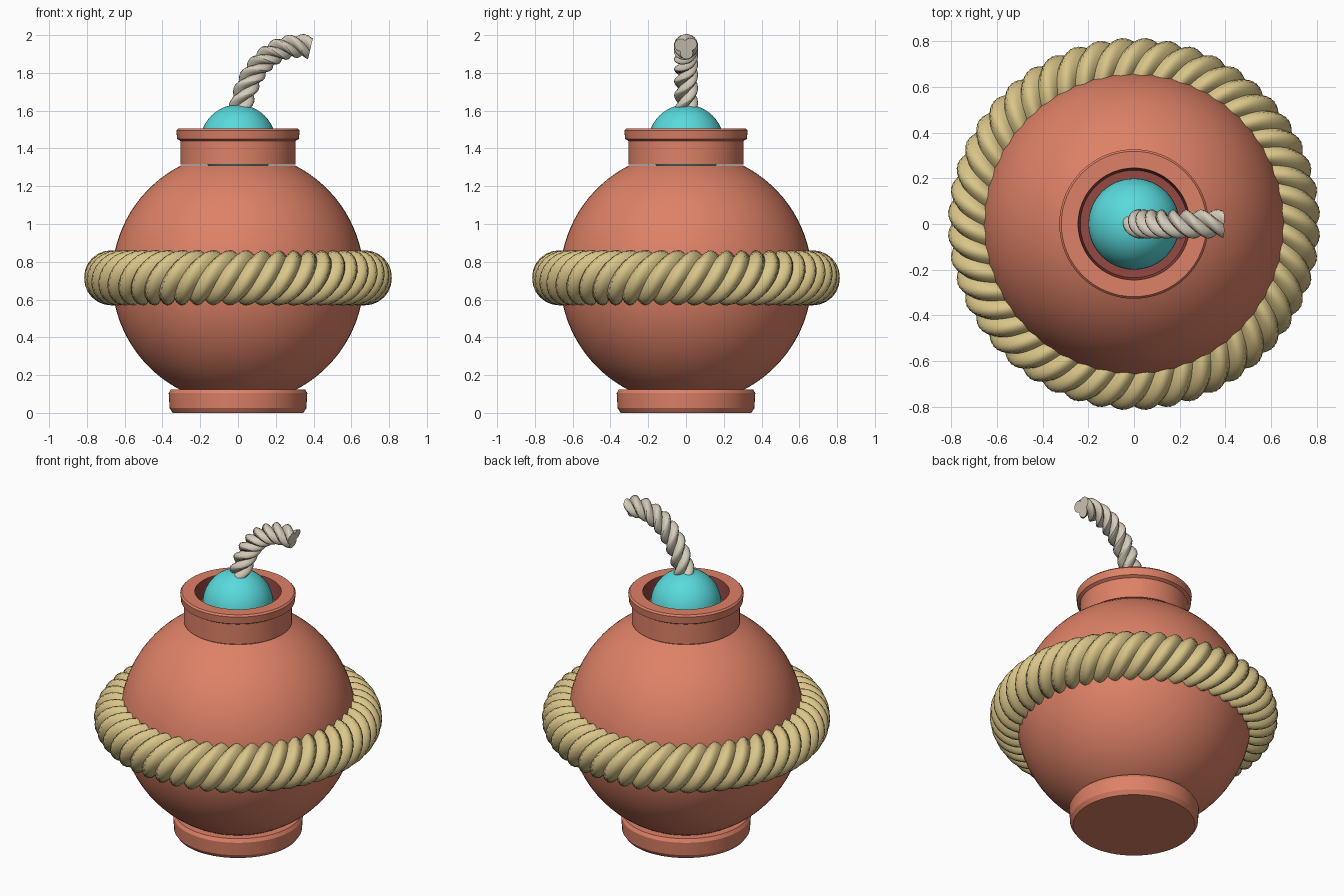
import bpy, bmesh, math
from mathutils import Vector

cube = bpy.data.objects.get("Cube")
if cube:
    bpy.data.objects.remove(cube, do_unlink=True)


def material(name, rgb):
    mat = bpy.data.materials.new(name)
    mat.use_nodes = True
    mat.diffuse_color = (*rgb, 1)
    mat.node_tree.nodes["Principled BSDF"].inputs["Base Color"].default_value = (*rgb, 1)
    return mat


clay = material("terracotta", (0.73, 0.22, 0.135))
dark_clay = material("dark red clay", (0.30, 0.065, 0.055))
straw = material("straw rope", (0.70, 0.56, 0.25))
cord = material("pale cord", (0.66, 0.60, 0.49))
teal = material("turquoise", (0.10, 0.70, 0.72))


def finish(name, bm, mat, angle=30):
    bmesh.ops.recalc_face_normals(bm, faces=bm.faces)
    mesh = bpy.data.meshes.new(name)
    bm.to_mesh(mesh)
    bm.free()
    mesh.materials.append(mat)
    obj = bpy.data.objects.new(name, mesh)
    bpy.context.collection.objects.link(obj)
    bpy.ops.object.select_all(action="DESELECT")
    obj.select_set(True)
    bpy.context.view_layer.objects.active = obj
    bpy.ops.object.shade_smooth_by_angle(angle=math.radians(angle))
    return obj


def lathe(name, profile, mat, segments=64):
    """Spin a (radius, height) profile around the vertical axis."""
    bm = bmesh.new()
    verts = [bm.verts.new((r, 0, z)) for r, z in profile]
    edges = [bm.edges.new(pair) for pair in zip(verts, verts[1:])]
    bmesh.ops.spin(bm, geom=verts + edges, axis=(0, 0, 1), cent=(0, 0, 0),
                   angle=math.tau, steps=segments)
    bmesh.ops.remove_doubles(bm, verts=bm.verts, dist=0.0001)
    return finish(name, bm, mat)


def twisted_rope(name, frames, strands, turns, offset, radius, mat, closed, per=8):
    """Sweep a lobed section along (centre, side, up) frames while it twists."""
    bm = bmesh.new()
    rings = []
    steps = len(frames) if closed else len(frames) - 1
    half = math.pi / strands
    for i, (centre, side, up) in enumerate(frames):
        twist = math.tau * turns * i / steps
        ring = []
        for k in range(strands * per):
            a = 2 * half * k / per
            local = a % (2 * half) - half
            r = offset * math.cos(local) + math.sqrt(radius ** 2 - (offset * math.sin(local)) ** 2)
            ring.append(bm.verts.new(centre + r * (side * math.cos(a + twist) + up * math.sin(a + twist))))
        rings.append(ring)
    n = strands * per
    for i in range(steps):
        lo, hi = rings[i], rings[(i + 1) % len(rings)]
        for k in range(n):
            # Split along the strand direction so the grooves stay crisp
            bm.faces.new((lo[k], lo[(k + 1) % n], hi[(k + 1) % n], hi[k]))
    if not closed:
        bm.faces.new(rings[0])
        bm.faces.new(rings[-1])
    return finish(name, bm, mat, 35)


# Pot body: a sphere cut off under the neck and inside the foot
centre_z, body_r = 0.715, 0.667
low, high = math.radians(-64), math.radians(63.3)
arc = [low + (high - low) * i / 32 for i in range(33)]
lathe("pot_body", [(body_r * math.cos(a), centre_z + body_r * math.sin(a)) for a in arc], clay)

# Foot
lathe("pot_foot", [(0, 0), (0.345, 0), (0.362, 0.025), (0.367, 0.105),
                   (0.355, 0.125), (0, 0.125)], clay)

# Neck with rolled lip, and its darker lining
lathe("pot_neck", [(0.28, 1.315), (0.305, 1.315), (0.305, 1.44), (0.322, 1.45),
                   (0.327, 1.495), (0.318, 1.505), (0.245, 1.505)], clay)
lathe("neck_lining", [(0.245, 1.505), (0.235, 1.4), (0, 1.4)], dark_clay)

# Ball stopper
bm = bmesh.new()
bmesh.ops.create_uvsphere(bm, u_segments=48, v_segments=24, radius=0.2)
bmesh.ops.translate(bm, verts=bm.verts, vec=(0, 0, 1.432))
finish("ball_stopper", bm, teal)

# Rope belt around the pot
up = Vector((0, 0, 1))
frames = []
count = 288
for i in range(count):
    a = math.tau * i / count
    out = Vector((math.cos(a), math.sin(a), 0))
    frames.append((out * 0.67 + up * 0.715, out, up))
twisted_rope("rope_belt", frames, 4, 12, 0.062, 0.084, straw, True)

# Fuse cord: bends over from the ball towards +x
p0, p1, p2, p3 = (Vector(p) for p in ((0.01, 0, 1.6), (0.05, 0, 1.82),
                                      (0.19, 0, 1.98), (0.385, 0, 1.935)))
frames = []
for i in range(61):
    t = i / 60
    s = 1 - t
    pos = s ** 3 * p0 + 3 * s * s * t * p1 + 3 * s * t * t * p2 + t ** 3 * p3
    tangent = (s * s * (p1 - p0) + 2 * s * t * (p2 - p1) + t * t * (p3 - p2)).normalized()
    side = Vector((0, 1, 0))
    frames.append((pos, side, tangent.cross(side)))
twisted_rope("fuse_cord", frames, 3, 2.6, 0.03, 0.034, cord, False)
